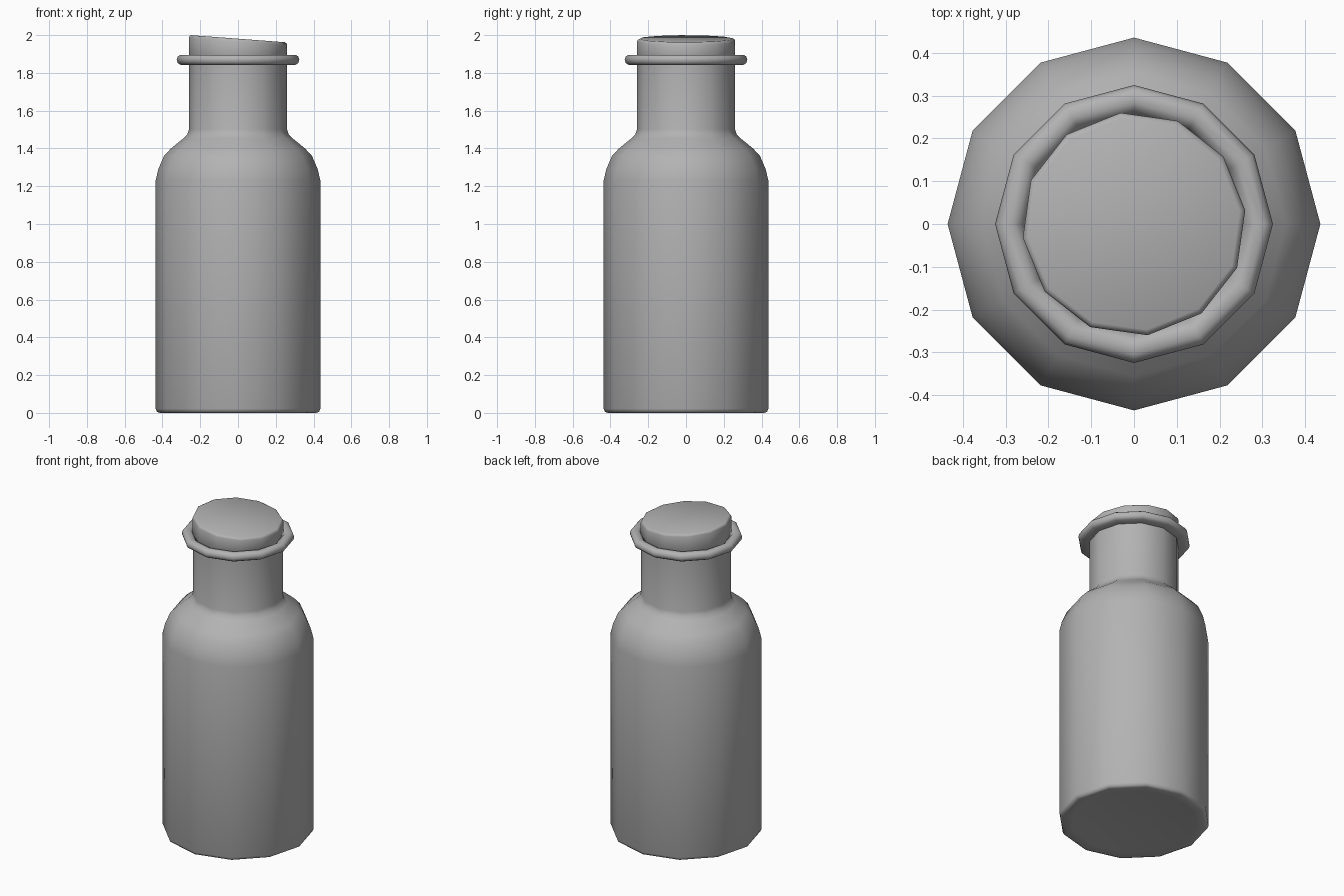
import bpy, bmesh
from math import cos, sin, pi, radians

if "Cube" in bpy.data.objects:
    bpy.data.objects.remove(bpy.data.objects["Cube"])

SIDES = 12

grey = bpy.data.materials.new("dark_grey")
grey.diffuse_color = (0.45, 0.45, 0.45, 1)
grey.use_nodes = True
grey.node_tree.nodes["Principled BSDF"].inputs["Base Color"].default_value = grey.diffuse_color


def lathe(name, profile, turn=0, slant=0, angle=50):
    """Revolve an (r, z, slant share) profile about z and cap both ends."""
    bm = bmesh.new()
    rings = []
    for r, z, *share in profile:
        k = slant * (share[0] if share else 0)
        ring = []
        for i in range(SIDES):
            a = 2 * pi * i / SIDES + turn
            x, y = r * cos(a), r * sin(a)
            ring.append(bm.verts.new((x, y, z + k * x)))
        rings.append(ring)
    for a, b in zip(rings, rings[1:]):
        for i in range(SIDES):
            j = (i + 1) % SIDES
            bm.faces.new((a[i], a[j], b[j], b[i]))
    bm.faces.new(rings[0][::-1])
    bm.faces.new(rings[-1])
    bmesh.ops.recalc_face_normals(bm, faces=bm.faces)
    mesh = bpy.data.meshes.new(name)
    bm.to_mesh(mesh)
    bm.free()
    mesh.materials.append(grey)
    ob = bpy.data.objects.new(name, mesh)
    bpy.context.collection.objects.link(ob)
    bpy.ops.object.select_all(action='DESELECT')
    ob.select_set(True)
    bpy.context.view_layer.objects.active = ob
    bpy.ops.object.shade_smooth_by_angle(angle=radians(angle))
    return ob


# Bottle: base, body, shoulder, neck, rolled lip and throat
lathe("bottle", [
    (0.36, 0.008), (0.415, 0.0), (0.43, 0.007), (0.436, 0.022),
    (0.436, 1.23), (0.422, 1.29), (0.392, 1.36), (0.355, 1.40),
    (0.287, 1.455), (0.268, 1.475), (0.26, 1.50), (0.26, 1.842),
    (0.305, 1.843), (0.319, 1.852), (0.325, 1.87), (0.319, 1.887),
    (0.305, 1.896), (0.283, 1.896), (0.268, 1.887), (0.255, 1.865),
    (0.25, 1.70)])

# Stopper: slightly turned, with a slanted top and softened edge
lathe("stopper", [
    (0.235, 1.72, 0), (0.245, 1.85, 0), (0.262, 1.88, 0),
    (0.262, 1.967, 1), (0.258, 1.976, 1), (0.249, 1.981, 1)],
    turn=radians(7), slant=-0.075)
